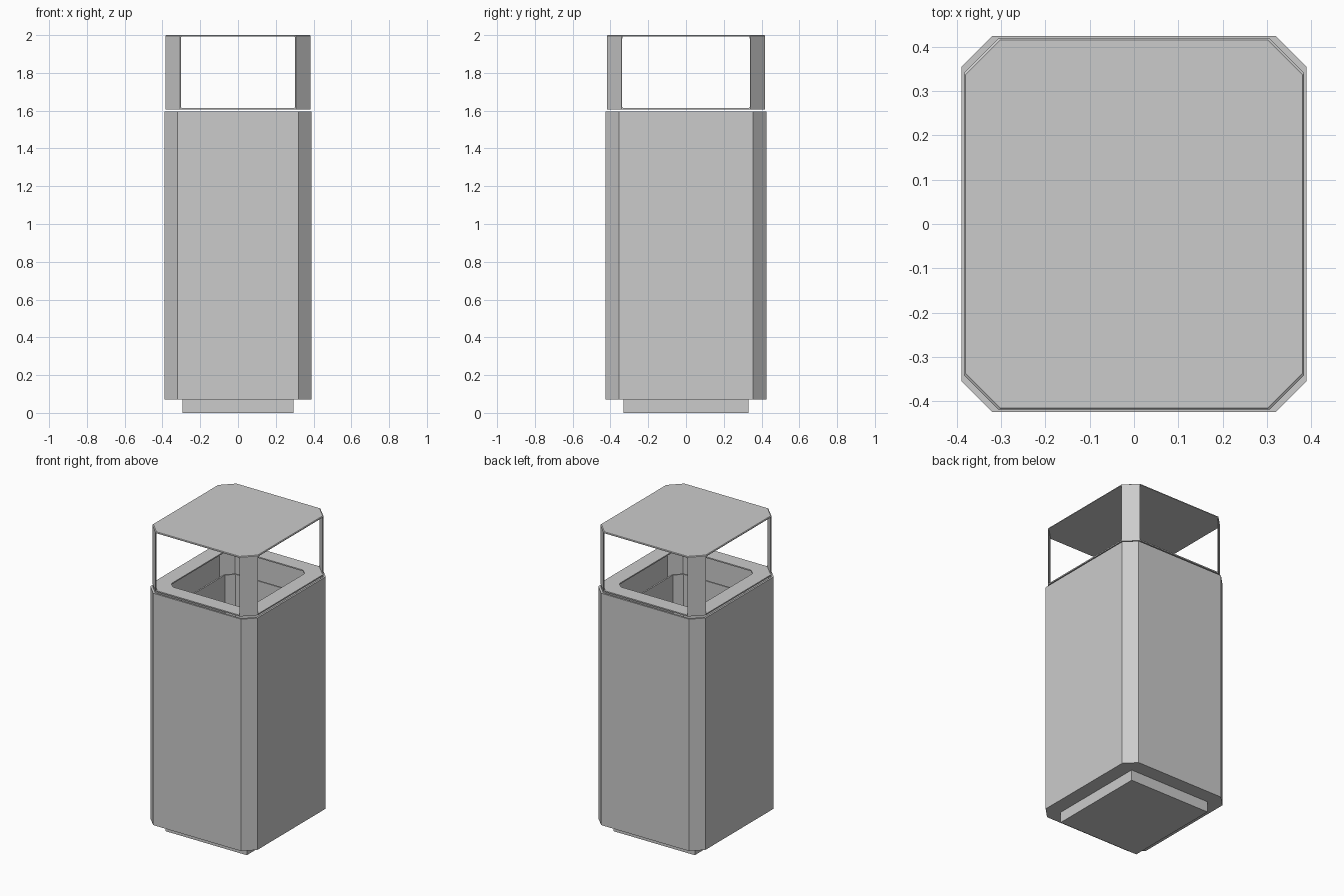
import bpy, bmesh

cube = bpy.data.objects.get("Cube")
if cube:
    bpy.data.objects.remove(cube, do_unlink=True)

grey = bpy.data.materials.new("light grey metal")
grey.use_nodes = True
grey.diffuse_color = (0.6, 0.6, 0.6, 1)
grey.node_tree.nodes["Principled BSDF"].inputs["Base Color"].default_value = (0.6, 0.6, 0.6, 1)


def octagon(hx, hy, c):
    """Rectangle outline with its corners cut by c."""
    quarter = [(hx, hy - c), (hx - c, hy)]
    pts = []
    for sx, sy in ((1, 1), (-1, 1), (-1, -1), (1, -1)):
        corner = [(sx * x, sy * y) for x, y in quarter]
        pts += corner if sx * sy > 0 else corner[::-1]
    return pts


def finish(name, bm):
    bmesh.ops.recalc_face_normals(bm, faces=bm.faces)
    mesh = bpy.data.meshes.new(name)
    bm.to_mesh(mesh)
    bm.free()
    mesh.materials.append(grey)
    obj = bpy.data.objects.new(name, mesh)
    bpy.context.collection.objects.link(obj)
    return obj


def loft(name, rings, caps=True, closed=False):
    """Skin (outline, height) rings in order, capping the ends or joining them."""
    bm = bmesh.new()
    loops = [[bm.verts.new((x, y, z)) for x, y in pts] for pts, z in rings]
    pairs = list(zip(loops, loops[1:]))
    if closed:
        pairs.append((loops[-1], loops[0]))
    for a, b in pairs:
        for i in range(len(a)):
            j = (i + 1) % len(a)
            bm.faces.new((a[i], a[j], b[j], b[i]))
    if caps and not closed:
        bm.faces.new(loops[0])
        bm.faces.new(loops[-1])
    return finish(name, bm)


# Plinth under the bin
foot = [(0.295, 0.33), (-0.295, 0.33), (-0.295, -0.33), (0.295, -0.33)]
loft("plinth", [(foot, 0), (foot, 0.07)])

# Outer casing, open at the top
outer = octagon(0.39, 0.425, 0.07)
inner = octagon(0.378, 0.413, 0.066)
loft("casing", [(outer, 0.07), (outer, 1.595), (inner, 1.595), (inner, 0.085)])

# Inner liner, open at the top
liner_out = octagon(0.305, 0.34, 0.05)
liner_in = octagon(0.295, 0.33, 0.046)
loft("liner", [(liner_out, 0.09), (liner_out, 1.45), (liner_in, 1.45), (liner_in, 0.1)])

# Flat collar with the waste opening
collar_out = octagon(0.384, 0.419, 0.078)
hole = octagon(0.285, 0.32, 0.035)
loft("collar", [(collar_out, 1.607), (collar_out, 1.615),
                (hole, 1.615), (hole, 1.607)], closed=True)

# Roof sheet with a softened upper edge
loft("roof", [(collar_out, 1.992), (collar_out, 1.996), (octagon(0.38, 0.415, 0.078), 2.0)])

# Bent corner posts, flared where they meet roof and collar
A, B = (0.306, 0.419), (0.384, 0.341)
t = 0.006
flare = [(1.612, 0.014), (1.617, 0.005), (1.628, 0), (1.98, 0), (1.99, 0.005), (1.995, 0.014)]
for sx, side in ((1, "left"), (-1, "right")):
    for sy, end in ((1, "back"), (-1, "front")):
        rings = []
        for z, f in flare:
            pts = [(A[0] - f, A[1]), (A[0], A[1]), (B[0], B[1]), (B[0], B[1] - f),
                   (B[0] - t, B[1] - f), (B[0] - t, B[1] - t / 2),
                   (A[0] - t / 2, A[1] - t), (A[0] - f, A[1] - t)]
            rings.append(([(sx * x, sy * y) for x, y in pts], z))
        loft(f"{end}_{side}_post", rings)
